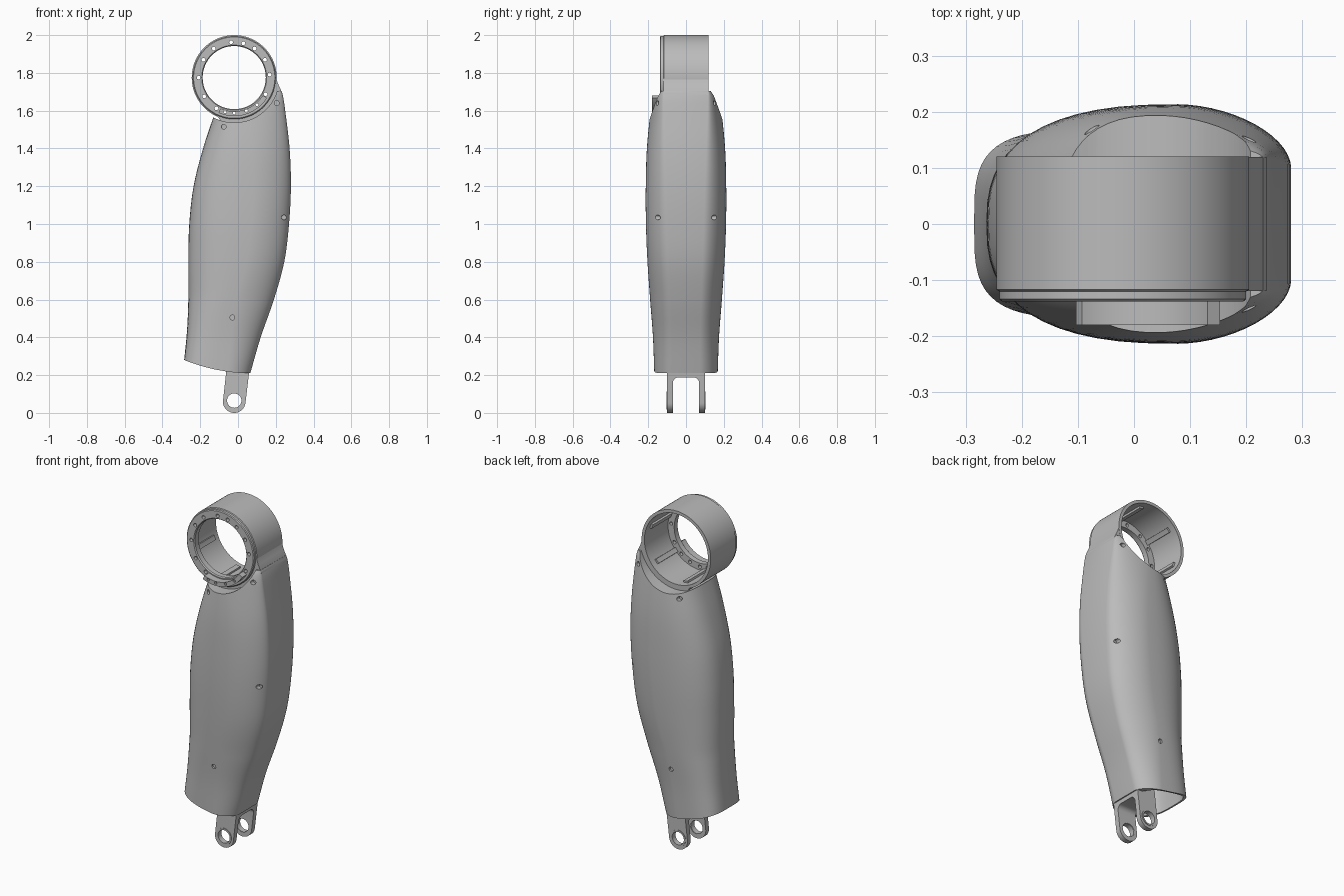
import bpy, bmesh, math

cube = bpy.data.objects.get("Cube")
if cube:
    bpy.data.objects.remove(cube, do_unlink=True)

grey = bpy.data.materials.new("plain_grey")
grey.use_nodes = True
grey.diffuse_color = (0.5, 0.5, 0.5, 1)
grey.node_tree.nodes["Principled BSDF"].inputs["Base Color"].default_value = (0.5, 0.5, 0.5, 1)

RING_X, RING_Z, RING_R = -0.02, 1.775, 0.225
PIN_X, PIN_Z, PIN_R = -0.02, 0.06, 0.06


def finish(name, bm):
    bmesh.ops.recalc_face_normals(bm, faces=bm.faces)
    mesh = bpy.data.meshes.new(name)
    bm.to_mesh(mesh)
    bm.free()
    mesh.materials.append(grey)
    obj = bpy.data.objects.new(name, mesh)
    bpy.context.collection.objects.link(obj)
    return obj


def arc(cx, cz, r, start, end, steps):
    angles = [math.radians(start + (end - start) * i / steps) for i in range(steps + 1)]
    return [(cx + r * math.cos(a), cz + r * math.sin(a)) for a in angles]


def circle(cx, cz, r, steps=24):
    return arc(cx, cz, r, 0, 360, steps)[:-1]


def add_prism(bm, outline, y0, y1):
    """Extrude an x-z outline along y."""
    front = [bm.verts.new((x, y0, z)) for x, z in outline]
    back = [bm.verts.new((x, y1, z)) for x, z in outline]
    bm.faces.new(front)
    bm.faces.new(back[::-1])
    for i in range(len(outline)):
        j = (i + 1) % len(outline)
        bm.faces.new((front[i], back[i], back[j], front[j]))


def prisms(name, items):
    bm = bmesh.new()
    for outline, y0, y1 in items:
        add_prism(bm, outline, y0, y1)
    return finish(name, bm)


def lathe(name, profile, cx, cz, steps=96):
    """Turn a closed (radius, y) profile about an axis along y."""
    bm = bmesh.new()
    loops = []
    for i in range(steps):
        a = math.tau * i / steps
        loops.append([bm.verts.new((cx + r * math.cos(a), y, cz + r * math.sin(a))) for r, y in profile])
    for a, b in zip(loops, loops[1:] + loops[:1]):
        for i in range(len(profile)):
            j = (i + 1) % len(profile)
            bm.faces.new((a[i], a[j], b[j], b[i]))
    return finish(name, bm)


def cut(obj, cutter):
    cutter.hide_render = True
    mod = obj.modifiers.new("cut", "BOOLEAN")
    mod.operation, mod.solver, mod.object = "DIFFERENCE", "EXACT", cutter
    bpy.context.view_layer.objects.active = obj
    bpy.ops.object.modifier_apply(modifier=mod.name)
    bpy.data.objects.remove(cutter, do_unlink=True)


# Shell stations: height, back edge, strip edge, half depth, half strip width
STATIONS = [
    (0.21, -0.285, 0.065, 0.168, 0.075),
    (0.4, -0.27, 0.12, 0.175, 0.075),
    (0.6, -0.263, 0.19, 0.19, 0.08),
    (0.8, -0.263, 0.245, 0.204, 0.087),
    (1.0, -0.258, 0.27, 0.212, 0.094),
    (1.2, -0.235, 0.28, 0.213, 0.1),
    (1.4, -0.185, 0.273, 0.207, 0.107),
    (1.6, -0.12, 0.25, 0.187, 0.115),
    (1.68, -0.1, 0.238, 0.172, 0.117),
    (1.705, -0.09, 0.23, 0.15, 0.117),
]


def station(z):
    """Smoothly interpolate the shell stations."""
    z = min(max(z, STATIONS[0][0]), STATIONS[-1][0])
    last = len(STATIONS) - 1
    k = next(i for i in range(last) if z <= STATIONS[i + 1][0])
    a, b = STATIONS[k], STATIONS[k + 1]
    p, n = STATIONS[max(k - 1, 0)], STATIONS[min(k + 2, last)]
    h = b[0] - a[0]
    t = (z - a[0]) / h
    out = []
    for i in range(1, len(a)):
        m0 = (b[i] - p[i]) / (b[0] - p[0]) * h
        m1 = (n[i] - a[i]) / (n[0] - a[0]) * h
        out.append((2 * t**3 - 3 * t**2 + 1) * a[i] + (t**3 - 2 * t**2 + t) * m0
                   + (3 * t**2 - 2 * t**3) * b[i] + (t**3 - t**2) * m1)
    return out


def section(z, wall, steps=14):
    back, strip, half, flat = station(z)
    low = max(0, 1 - (z - 0.21) / 0.4)
    width = 0.2 - 0.08 * low
    back, strip, half = back + wall, strip - 2 * wall, half - wall
    flat = min(flat, half - 0.01)
    mid = strip - width
    pts = []
    for i in range(steps + 1):
        a = math.pi / 2 * i / steps
        pts.append((mid + width * math.cos(a) ** 1.1, flat + (half - flat) * math.sin(a) ** 1.1))
    power = 2 / (2.6 + low)
    for i in range(1, steps + 1):
        a = math.pi / 2 * i / steps
        pts.append((mid - (mid - back) * math.sin(a) ** power, half * max(math.cos(a), 0) ** power))
    pts += [(x, -y) for x, y in pts[-2::-1]]
    # The bottom rim sweeps upward toward the back
    return [(x, y, z + 0.07 * low * (max(0, 0.065 - x) / 0.35) ** 2) for x, y in pts]


def loft(name, heights, wall):
    bm = bmesh.new()
    rows = [[bm.verts.new(p) for p in section(z, wall)] for z in heights]
    for a, b in zip(rows, rows[1:]):
        for i in range(len(a)):
            j = (i + 1) % len(a)
            bm.faces.new((a[i], a[j], b[j], b[i]))
    bm.faces.new(rows[0])
    bm.faces.new(rows[-1])
    return finish(name, bm)


# Limb shell: hollow, open below, saddle cut under the ring
shell = loft("limb_shell", [0.21 + 1.47 * i / 40 for i in range(41)] + [1.695, 1.705], 0)
cut(shell, loft("cavity", [0.17 + 1.2 * i / 24 for i in range(25)], 0.016))
cut(shell, prisms("saddle_cutter", [(circle(RING_X, RING_Z, 0.238, 96), -0.4, 0.4)]))

# Screw recesses on both faces
screws = [(-0.075, 1.515, 0.15), (0.205, 1.64, 0.13), (0.243, 1.035, 0.13), (-0.03, 0.505, 0.17)]
cut(shell, prisms("screw_cutter", [(circle(x, z, 0.013, 16), s * d, s * 0.3)
                                   for x, z, d in screws for s in (-1, 1)]))

# Joint ring with a bolted front flange
ring = lathe("joint_ring", [(RING_R, 0.12), (0.207, 0.12), (0.207, -0.1), (0.167, -0.1), (0.167, -0.132),
                            (0.172, -0.138), (0.215, -0.138), (0.22, -0.134), (0.22, -0.12), (RING_R, -0.117)],
             RING_X, RING_Z)
bolts = [arc(RING_X, RING_Z, 0.188, a, a, 1)[0]
         for a in (95, 75, 55, 30, 5, -28, 125, 150, 180, 212, 240, 255, 270, 290, 310)]
cut(ring, prisms("bolt_cutter", [(circle(x, z, 0.01, 16), -0.3, -0.05) for x, z in bolts]))

# Raised segment on the lower flange, and ribs inside the ring
segment = prisms("flange_segment", [(arc(RING_X, RING_Z, 0.204, 246, 328, 24)
                                     + arc(RING_X, RING_Z, 0.178, 328, 246, 24), -0.18, -0.136)])
cut(segment, prisms("segment_bolt_cutter", [(circle(x, z, 0.008, 12), -0.3, -0.05) for x, z in bolts]))
prisms("ring_ribs", [(arc(RING_X, RING_Z, 0.21, a - 4, a + 4, 4)
                      + arc(RING_X, RING_Z, 0.196, a + 4, a - 4, 4), -0.101, 0.08)
                     for a in range(20, 380, 60)])

# Neck joining the ring to the shell
prisms("ring_neck", [(arc(RING_X, RING_Z, 0.22, 2, -115, 30)
                      + [(-0.08, 1.53), (0.1, 1.45), (0.245, 1.58), (0.236, 1.69), (0.215, 1.735), (0.206, 1.76)],
                      -0.119, 0.119)])

# Fork with two prongs and a pin hole
fork = prisms("fork", [(arc(PIN_X, PIN_Z, PIN_R, 180, 352, 24)
                        + [(0.062, 0.24), (0.08, 0.36), (0.0, 0.4), (-0.06, 0.24)], -0.1, 0.1)])
gap = bmesh.new()
corner = [(-y, z) for y, z in arc(-0.04, 0.158, 0.03, 180, 90, 6)]
outline = [(0.07, -0.1)] + corner + [(-y, z) for y, z in corner[::-1]] + [(-0.07, -0.1)]
sides = [[gap.verts.new((x, y, z)) for y, z in outline] for x in (-0.3, 0.3)]
for side in sides:
    gap.faces.new(side)
for i in range(len(outline)):
    j = (i + 1) % len(outline)
    gap.faces.new((sides[0][i], sides[0][j], sides[1][j], sides[1][i]))
cut(fork, finish("fork_gap_cutter", gap))
cut(fork, prisms("pin_cutter", [(circle(PIN_X, PIN_Z + 0.005, 0.04, 32), -0.3, 0.3)]))
for label, s in (("front", -1), ("back", 1)):
    lathe(label + "_pin_bushing", [(0.038, s * 0.072), (0.048, s * 0.072), (0.048, s * 0.103),
                                   (0.038, s * 0.103)], PIN_X, PIN_Z + 0.005, 32)

# Smooth shading with sharp edges kept
for obj in bpy.context.scene.objects:
    if obj.type == "MESH":
        bpy.ops.object.select_all(action="DESELECT")
        obj.select_set(True)
        bpy.context.view_layer.objects.active = obj
        bpy.ops.object.shade_smooth_by_angle(angle=math.radians(30))
